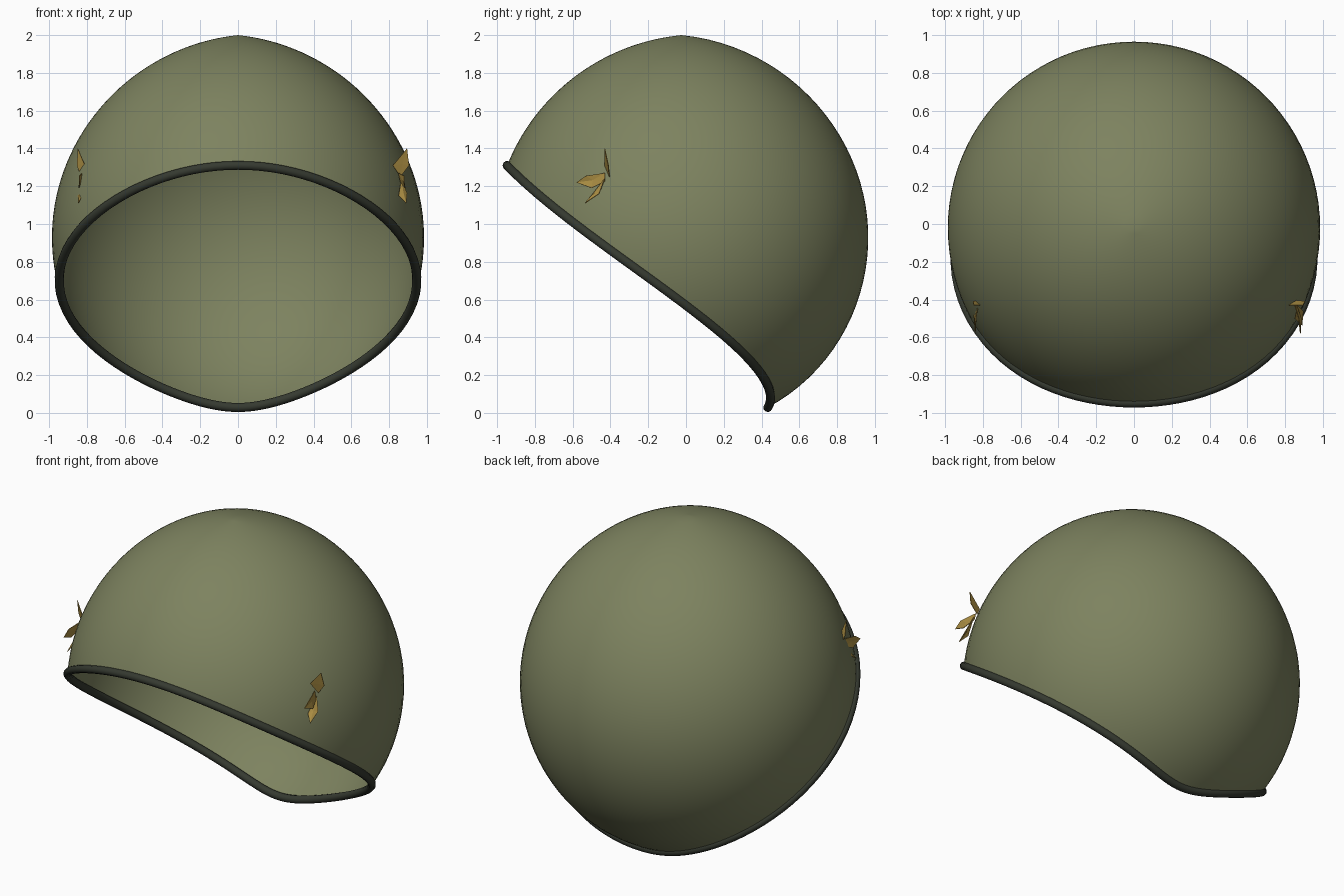
import bpy, bmesh, math
from mathutils import Vector

if "Cube" in bpy.data.objects:
    bpy.data.objects.remove(bpy.data.objects["Cube"])


def material(name, rgb):
    m = bpy.data.materials.new(name)
    m.diffuse_color = (*rgb, 1)
    m.use_nodes = True
    m.node_tree.nodes["Principled BSDF"].inputs["Base Color"].default_value = m.diffuse_color
    return m


OLIVE = material("olive cloth", (0.205, 0.225, 0.115))
DARK = material("dark trim", (0.036, 0.042, 0.030))
GOLD = material("gold leaf", (0.40, 0.265, 0.055))

SEG, RINGS = 96, 40


def add_object(name, bm, mat, smooth):
    me = bpy.data.meshes.new(name)
    bm.to_mesh(me)
    bm.free()
    me.materials.append(mat)
    for p in me.polygons:
        p.use_smooth = smooth
    ob = bpy.data.objects.new(name, me)
    bpy.context.collection.objects.link(ob)
    return ob


def dome_point(phi, theta):
    """Point on the dome; phi is measured from the front, theta from the peak."""
    c, s = math.cos(theta), math.sin(theta)
    r = 0.985 + 0.085 * max(0, 1 - s) ** 1.3 * (c > 0)
    r += 0.03 * max(0, -c) ** 2 + 0.015 * max(0, math.cos(phi)) ** 2 * s
    return Vector((r * s * math.sin(phi), -0.02 - r * s * math.cos(phi), 0.93 + r * c))


def rim_angle(phi):
    return math.radians(110.5 - 42.8 * math.cos(phi))


# cap shell: meridians run from the peak to the slanted opening
bm = bmesh.new()
peak = bm.verts.new((0, -0.025, 2.0))
columns = []
for i in range(SEG):
    phi = 2 * math.pi * i / SEG
    columns.append([bm.verts.new(dome_point(phi, rim_angle(phi) * j / RINGS))
                    for j in range(1, RINGS + 1)])
for i in range(SEG):
    a, b = columns[i], columns[(i + 1) % SEG]
    bm.faces.new((peak, a[0], b[0]))
    for j in range(RINGS - 1):
        bm.faces.new((a[j], a[j + 1], b[j + 1], b[j]))
bmesh.ops.recalc_face_normals(bm, faces=bm.faces)
add_object("cap_shell", bm, OLIVE, True)

# rolled trim: a round tube following the opening
curve = bpy.data.curves.new("rim_trim", "CURVE")
curve.dimensions = "3D"
curve.bevel_depth = 0.024
curve.bevel_resolution = 3
spline = curve.splines.new("POLY")
spline.points.add(SEG - 1)
for i, p in enumerate(spline.points):
    phi = 2 * math.pi * i / SEG
    p.co = (*dome_point(phi, rim_angle(phi)), 1)
spline.use_cyclic_u = True
spline.use_smooth = True
curve.materials.append(DARK)
bpy.context.collection.objects.link(bpy.data.objects.new("rim_trim", curve))

# small flat gold leaves on each side
LEAVES = [
    [(0.895, -0.43, 1.40), (0.905, -0.41, 1.31), (0.86, -0.405, 1.25), (0.82, -0.43, 1.31)],
    [(0.88, -0.58, 1.22), (0.88, -0.53, 1.255), (0.85, -0.43, 1.27),
     (0.86, -0.43, 1.225), (0.885, -0.50, 1.19)],
    [(0.89, -0.535, 1.11), (0.85, -0.50, 1.15), (0.865, -0.43, 1.24), (0.895, -0.46, 1.16)],
]
for side, to_x in (("right", lambda x: x), ("left", lambda x: -0.835 - (x - 0.87) * 0.5)):
    bm = bmesh.new()
    for leaf in LEAVES:
        centre = sum((Vector((to_x(x), y, z)) for x, y, z in leaf), Vector()) / len(leaf)
        ring = [bm.verts.new((to_x(x), y, z)) for x, y, z in leaf]
        mid = bm.verts.new(centre)
        for k in range(len(ring)):
            bm.faces.new((mid, ring[k], ring[(k + 1) % len(ring)]))
    ob = add_object(side + "_leaves", bm, GOLD, False)
    thick = ob.modifiers.new("thickness", "SOLIDIFY")
    thick.thickness = 0.004
    thick.offset = 0
